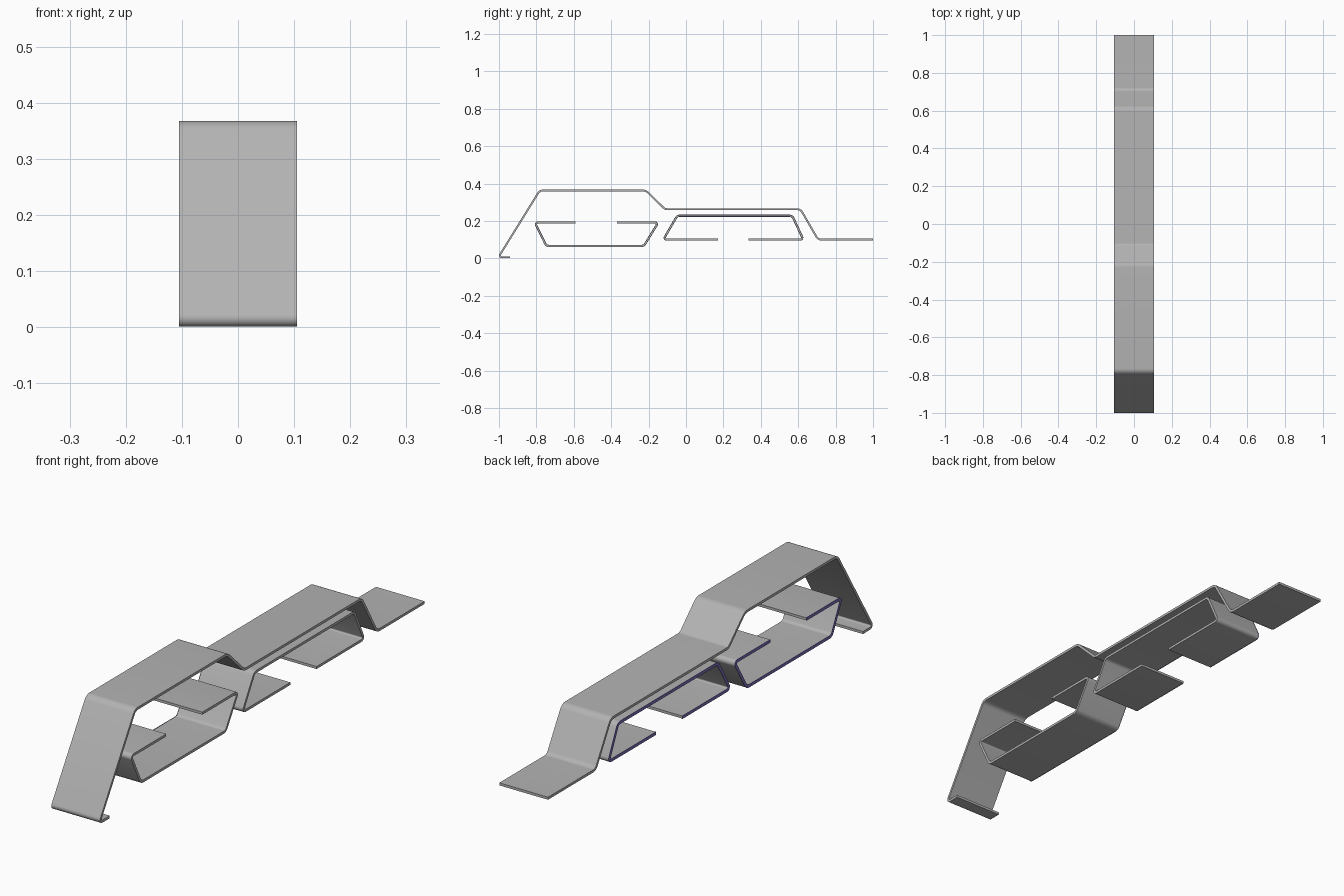
import bpy, bmesh, math
from mathutils import Vector

if "Cube" in bpy.data.objects:
    bpy.data.objects.remove(bpy.data.objects["Cube"])


def rounded(points, radii):
    """Round the inner corners of an open (y, z) path; return points and normals."""
    p = [Vector(q) for q in points]
    n = len(p)
    perp = lambda d: Vector((-d.y, d.x))
    out = [(p[0], perp((p[1] - p[0]).normalized()))]
    for i in range(1, n - 1):
        a = (p[i] - p[i - 1]).normalized()
        b = (p[i + 1] - p[i]).normalized()
        turn = a.angle_signed(b) * -1
        s = 1 if turn > 0 else -1
        r = radii[i - 1]
        start = p[i] - a * r * math.tan(abs(turn) / 2)
        centre = start + perp(a) * r * s
        for k in range(9):
            ang = turn * k / 8
            c, sn = math.cos(ang), math.sin(ang)
            d = Vector((a.x * c - a.y * sn, a.x * sn + a.y * c))
            out.append((centre - perp(d) * r * s, perp(d)))
    out.append((p[-1], perp((p[-1] - p[-2]).normalized())))
    return out


def bent_strip(name, points, radii, thick, x0, x1, mat):
    """Sweep a bent sheet of constant thickness across x."""
    path = rounded(points, radii)
    bm = bmesh.new()
    rings = []
    for q, nrm in path:
        u, v = q + nrm * thick / 2, q - nrm * thick / 2
        rings.append([bm.verts.new(c) for c in (
            (x0, u.x, u.y), (x1, u.x, u.y), (x1, v.x, v.y), (x0, v.x, v.y))])
    for r, s in zip(rings, rings[1:]):
        for k in range(4):
            j = (k + 1) % 4
            bm.faces.new((r[k], r[j], s[j], s[k]))
    bm.faces.new(rings[0])
    bm.faces.new(rings[-1])
    bmesh.ops.recalc_face_normals(bm, faces=bm.faces)
    me = bpy.data.meshes.new(name)
    bm.to_mesh(me)
    bm.free()
    ob = bpy.data.objects.new(name, me)
    bpy.context.collection.objects.link(ob)
    me.materials.append(mat)
    bpy.context.view_layer.objects.active = ob
    ob.select_set(True)
    bpy.ops.object.shade_smooth_by_angle(angle=math.radians(30))
    ob.select_set(False)
    return ob


def material(name, rgb):
    m = bpy.data.materials.new(name)
    m.diffuse_color = (*rgb, 1)
    m.use_nodes = True
    m.node_tree.nodes["Principled BSDF"].inputs["Base Color"].default_value = m.diffuse_color
    return m


W = 0.105
steel = material("dark_steel", (0.45, 0.45, 0.45))
violet = material("edge_violet", (0.19, 0.16, 0.48))

# Long outer bracket with its small front lip
bent_strip("outer_bracket",
           [(-0.94, 0.006), (-1.003, 0.006), (-0.782, 0.363), (-0.215, 0.363),
            (-0.112, 0.263), (0.612, 0.263), (0.706, 0.101), (1.0, 0.101)],
           [0.010, 0.03, 0.04, 0.03, 0.03, 0.03], 0.010, -W, W, steel)

# Two inner clips, each an open trapezoid with inward flaps and a coloured edge
clips = {
    "front_clip": [(-0.592, 0.192), (-0.808, 0.192), (-0.747, 0.067),
                   (-0.225, 0.067), (-0.148, 0.192), (-0.37, 0.192)],
    "rear_clip": [(0.172, 0.101), (-0.121, 0.101), (-0.047, 0.228),
                  (0.568, 0.228), (0.627, 0.101), (0.334, 0.101)],
}
for name, pts in clips.items():
    radii = [0.010, 0.022, 0.022, 0.010]
    bent_strip(name, pts, radii, 0.010, -W, W, steel)
    bent_strip(name + "_edge_trim", pts, radii, 0.012, -W - 0.0005, -W + 0.001, violet)
